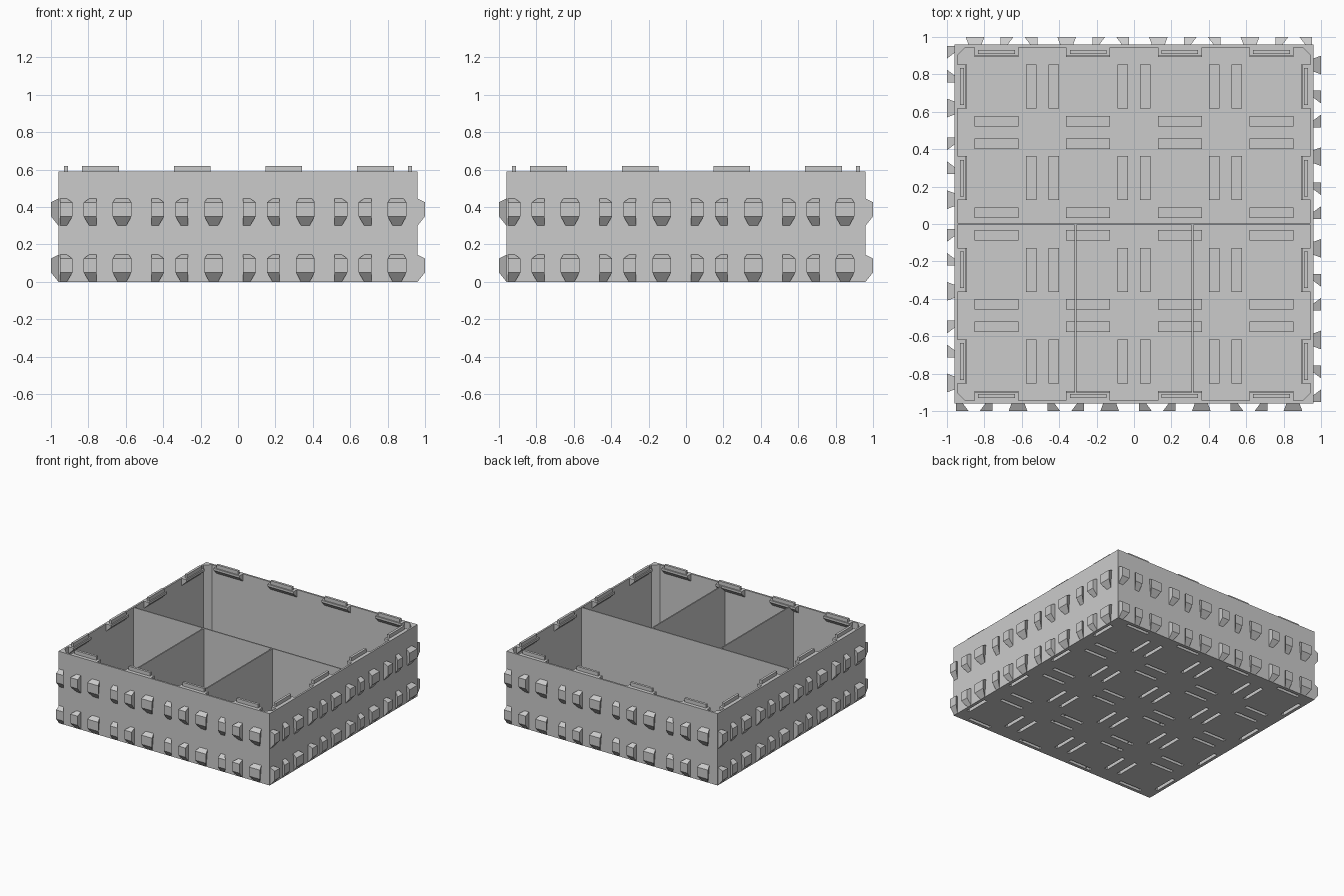
import bpy, bmesh, math
from mathutils import Matrix, Vector

if "Cube" in bpy.data.objects:
    bpy.data.objects.remove(bpy.data.objects["Cube"], do_unlink=True)

HALF, WALL, HEIGHT = 0.96, 0.015, 0.59
INNER = HALF - WALL
CELL = 0.49
CENTRES = [(i - 1.5) * CELL for i in range(4)]
TAB_OFFSET = 0.185          # tab distance from its cell centre

grey = bpy.data.materials.new("light_grey")
grey.use_nodes = True
colour = (0.6, 0.6, 0.6, 1)
grey.diffuse_color = colour
grey.node_tree.nodes["Principled BSDF"].inputs["Base Color"].default_value = colour


def box(bm, lo, hi, turn=None):
    """Axis-aligned box between two corners, optionally transformed."""
    lo, hi = Vector(lo), Vector(hi)
    m = Matrix.Translation((lo + hi) / 2) @ Matrix.Diagonal((*(hi - lo), 1))
    bmesh.ops.create_cube(bm, size=1, matrix=turn @ m if turn else m)


def loft(bm, ring_a, ring_b, turn, cap_a=True):
    """Join two rings of points and cap them."""
    a = [bm.verts.new(turn @ Vector(p)) for p in ring_a]
    b = [bm.verts.new(turn @ Vector(p)) for p in ring_b]
    n = len(a)
    for i in range(n):
        j = (i + 1) % n
        bm.faces.new((a[i], a[j], b[j], b[i]))
    bm.faces.new(b)
    if cap_a:
        bm.faces.new(a)


def finish(name, bm):
    bmesh.ops.recalc_face_normals(bm, faces=bm.faces)
    mesh = bpy.data.meshes.new(name)
    bm.to_mesh(mesh)
    bm.free()
    mesh.materials.append(grey)
    ob = bpy.data.objects.new(name, mesh)
    bpy.context.collection.objects.link(ob)
    return ob


def combine(target, tool, operation):
    """Apply a boolean and discard the tool object."""
    mod = target.modifiers.new("combine", "BOOLEAN")
    mod.operation, mod.solver, mod.object = operation, "EXACT", tool
    graph = bpy.context.evaluated_depsgraph_get()
    mesh = bpy.data.meshes.new_from_object(target.evaluated_get(graph))
    target.modifiers.clear()
    target.data = mesh
    bpy.data.objects.remove(tool, do_unlink=True)


def cell_bars(name, length, width, z0, z1):
    """Four bars around the centre of every floor cell."""
    bm = bmesh.new()
    for cx in CENTRES:
        for cy in CENTRES:
            for k in range(4):
                turn = Matrix.Translation((cx, cy, 0)) @ QUARTERS[k]
                box(bm, (-length / 2, -TAB_OFFSET - width / 2, z0),
                    (length / 2, -TAB_OFFSET + width / 2, z1), turn)
    return finish(name, bm)


QUARTERS = [Matrix.Rotation(math.radians(90 * k), 4, "Z") for k in range(4)]

# Tray: hollow box with floor bumps over the stacking slots underneath
bm = bmesh.new()
box(bm, (-HALF, -HALF, 0), (HALF, HALF, HEIGHT))
tray = finish("tray", bm)
bm = bmesh.new()
box(bm, (-INNER, -INNER, WALL), (INNER, INNER, 1))
combine(tray, finish("cavity", bm), "DIFFERENCE")
combine(tray, cell_bars("bumps", 0.235, 0.056, 0.008, 0.05), "UNION")
combine(tray, cell_bars("slots", 0.205, 0.028, -0.05, 0.036), "DIFFERENCE")

# Dividers: one full width, two across the front half
bm = bmesh.new()
box(bm, (-0.95, -0.005, 0.01), (0.95, 0.005, 0.588))
finish("long_divider", bm)
for side, x in (("right", -0.312), ("left", 0.312)):
    bm = bmesh.new()
    box(bm, (x - 0.005, -0.95, 0.01), (x + 0.005, 0, 0.587))
    finish(side + "_divider", bm)

# Rim: stacking tabs on wedge-shaped supports, and corner fillets
tabs, supports, corners = bmesh.new(), bmesh.new(), bmesh.new()
support_profile = [(-0.95, HEIGHT), (-0.9, HEIGHT), (-0.9, 0.572), (-0.95, 0.525)]
corner_profile = [(-0.95, -0.95), (-0.895, -0.95), (-0.95, -0.895)]
for turn in QUARTERS:
    for cx in CENTRES:
        box(tabs, (cx - 0.098, -0.93, 0.585), (cx + 0.098, -0.91, 0.62), turn)
        loft(supports, [(cx - 0.118, y, z) for y, z in support_profile],
             [(cx + 0.118, y, z) for y, z in support_profile], turn)
    loft(corners, [(x, y, 0.01) for x, y in corner_profile],
         [(x, y, HEIGHT) for x, y in corner_profile], turn)
finish("stacking_tabs", tabs)
finish("tab_supports", supports)
finish("corner_fillets", corners)

# Side connectors: dovetail pegs and the half-dovetail pairs that receive them
# Each entry: left and right at the outer face, the wall top and the wall bottom
PEGS = [
    ((-0.098, -0.03), (-0.098, -0.06), (-0.098, -0.06)),
    ((0.03, 0.098), (0.06, 0.098), (0.06, 0.098)),
    ((0.185, 0.285), (0.2, 0.27), (0.212, 0.258)),
]
connectors = bmesh.new()
for turn in QUARTERS:
    for z in (0, 0.3):
        for k in range(4):
            g = -0.855 + CELL * k
            for (l, r), (tl, tr), (bl, br) in PEGS:
                wall = [(g + bl, -HALF, z), (g + br, -HALF, z),
                        (g + tr, -HALF, z + 0.145), (g + tl, -HALF, z + 0.145)]
                outer = [(g + l, -1, z + 0.05), (g + r, -1, z + 0.05),
                         (g + r, -1, z + 0.125), (g + l, -1, z + 0.125)]
                loft(connectors, wall, outer, turn, cap_a=False)
finish("side_connectors", connectors)
